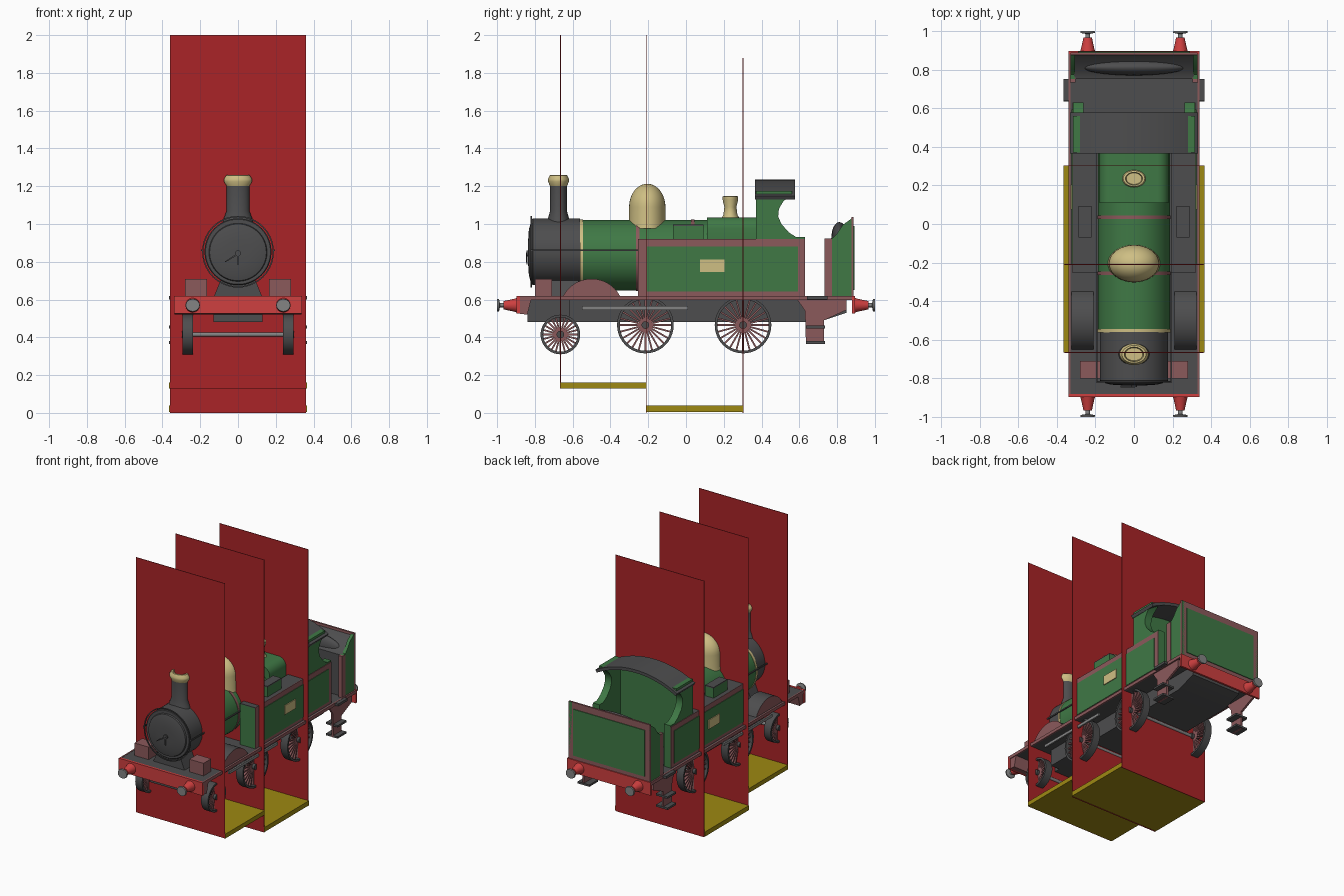
import bpy, bmesh, math
from mathutils import Matrix, Vector

if "Cube" in bpy.data.objects:
    bpy.data.objects.remove(bpy.data.objects["Cube"])


def mat(name, *rgb):
    m = bpy.data.materials.new(name)
    m.diffuse_color = (*rgb, 1)
    m.use_nodes = True
    m.node_tree.nodes["Principled BSDF"].inputs["Base Color"].default_value = m.diffuse_color
    return m


GREEN = mat("green_paint", 0.05, 0.19, 0.06)
GREY = mat("dark_grey", 0.075, 0.075, 0.077)
STEEL = mat("light_grey", 0.23, 0.23, 0.23)
PINK = mat("dusty_red", 0.26, 0.10, 0.105)
TAN = mat("brass", 0.62, 0.52, 0.23)
RED = mat("beam_red", 0.62, 0.05, 0.05)
SHEET = mat("sheet_red", 0.40, 0.017, 0.02)
YELLOW = mat("slab_yellow", 0.34, 0.25, 0.006)


def finish(name, bm, *mats):
    bmesh.ops.recalc_face_normals(bm, faces=bm.faces)
    me = bpy.data.meshes.new(name)
    bm.to_mesh(me)
    bm.free()
    for m in mats:
        me.materials.append(m)
    me.shade_smooth()
    me.set_sharp_from_angle(angle=math.radians(35))
    ob = bpy.data.objects.new(name, me)
    bpy.context.collection.objects.link(ob)
    return ob


def prism(name, pts, axis, d0, d1, m, side=None):
    """Extrude a yz profile along x, or an xz profile along y."""
    bm = bmesh.new()
    put = (lambda d, a, b: (d, a, b)) if axis == 'x' else (lambda d, a, b: (a, d, b))
    ends = [[bm.verts.new(put(d, a, b)) for a, b in pts] for d in (d0, d1)]
    for e in ends:
        bm.faces.new(e)
    n = len(pts)
    for i in range(n):
        j = (i + 1) % n
        f = bm.faces.new((ends[0][i], ends[0][j], ends[1][j], ends[1][i]))
        f.material_index = 1 if side else 0
    return finish(name, bm, m, *([side] if side else []))


def box(name, x, y, z, m):
    return prism(name, [(y[0], z[0]), (y[1], z[0]), (y[1], z[1]), (y[0], z[1])], 'x', x[0], x[1], m)


def lathe(name, prof, loc, m, axis='z', scale=(1, 1, 1), seg=40, closed=False):
    """Turn (radius, height) points about an axis through loc."""
    bm = bmesh.new()
    rings = []
    for r, h in prof:
        ring = []
        for i in range(seg):
            a = 2 * math.pi * i / seg
            c, s = r * math.cos(a), r * math.sin(a)
            p = {'x': (h, c, s), 'y': (c, h, s), 'z': (c, s, h)}[axis]
            ring.append(bm.verts.new(Vector(loc) + Vector([u * v for u, v in zip(p, scale)])))
        rings.append(ring)
    pairs = list(zip(rings, rings[1:])) + ([(rings[-1], rings[0])] if closed else [])
    for a, b in pairs:
        for i in range(seg):
            j = (i + 1) % seg
            bm.faces.new((a[i], a[j], b[j], b[i]))
    if not closed:
        bm.faces.new(rings[0])
        bm.faces.new(rings[-1])
    return finish(name, bm, m)


def arc(cx, cz, r, a0, a1, n=16):
    return [(cx + r * math.cos(math.radians(a0 + (a1 - a0) * i / n)),
             cz + r * math.sin(math.radians(a0 + (a1 - a0) * i / n))) for i in range(n + 1)]


def wheel(name, x, y, z, R):
    w = 0.028
    lathe(name + "_tyre", [(R, -w), (R, w), (R - .014, w), (R - .014, -w)], (x, y, z), GREY, 'x', closed=True)
    lathe(name + "_hub", [(.02, -.03), (.02, .03)], (x, y, z), GREY, 'x', seg=20)
    bm = bmesh.new()
    L = R - .018
    for i in range(24):
        M = (Matrix.Translation((x, y, z)) @ Matrix.Rotation(2 * math.pi * i / 24, 4, 'X')
             @ Matrix.Translation((0, 0, .008 + L / 2)) @ Matrix.Diagonal((.022, .009, L, 1)))
        bmesh.ops.create_cube(bm, size=1, matrix=M)
    finish(name + "_spokes", bm, PINK)


# Upright sheets and the two floor slabs
for n, y, z0, z1 in (("front", -.665, .13, 2), ("middle", -.21, 0, 2), ("rear", .302, 0, 1.88)):
    box(n + "_sheet", (-.36, .36), (y - .002, y + .002), (z0, z1), SHEET)
box("front_slab", (-.364, .364), (-.665, -.21), (.13, .162), YELLOW)
box("rear_slab", (-.364, .364), (-.21, .302), (.004, .038), YELLOW)

# Underframe
box("footplate", (-.335, .335), (-.89, .89), (.598, .618), GREY)
box("front_frame", (-.13, .13), (-.84, -.6), (.48, .6), GREY)
prism("main_frame", [(-.62, .48), (.70, .48), (.85, .53), (.85, .6), (-.62, .6)], 'x', -.2, .2, GREY)
box("front_beam", (-.34, .34), (-.897, -.88), (.525, .62), RED)
box("rear_beam", (-.34, .34), (.88, .895), (.525, .62), RED)
prism("front_beam_backing", [(-.88, .525), (-.84, .52), (-.82, .6), (-.88, .6)], 'x', -.335, .335, PINK)

# Boiler, smokebox and bands
lathe("smokebox", [(.172, -.815), (.177, -.81), (.177, -.56)], (0, 0, .853), GREY, 'y', seg=56)
lathe("smokebox_door", [(.06, -.836), (.12, -.832), (.15, -.824), (.156, -.81)], (0, 0, .85), GREY, 'y', seg=56)
lathe("door_boss", [(.016, -.845), (.016, -.83)], (0, 0, .845), GREY, 'y', seg=16)
prism("door_handle", [(-.07, .802), (-.067, .797), (.004, .84), (.0, .848)], 'y', -.848, -.84, GREY)
box("door_handle_lower", (-.004, .004), (-.845, -.838), (.785, .845), GREY)
lathe("boiler", [(.187, -.56), (.187, .38)], (0, 0, .835), GREEN, 'y', seg=56)
for n, y, m, r in (("front", -.553, TAN, .19), ("middle", -.255, PINK, .19), ("rear", .035, PINK, .19)):
    lathe(n + "_boiler_band", [(r, y - .009), (r, y + .009)], (0, 0, .835), m, 'y', seg=56)
prism("saddle", [(-.13, .61), (.13, .61), (.085, .72), (-.085, .72)], 'y', -.80, -.57, GREY)
lathe("front_handrail", [(.19, -.822), (.19, -.814), (.183, -.814), (.183, -.822)], (0, 0, .853), GREY, 'y', closed=True)
prism("firebox", [(-.18, .62), (.18, .62), (.18, .93)] + arc(.12, .975, .06, 0, 90, 6)
      + arc(-.12, .975, .06, 90, 180, 6) + [(-.18, .93)], 'y', .11, .38, GREEN)

# Chimney, dome and safety valve, all narrower along y
flat = (1, .74, 1)
lathe("chimney", [(.085, .99), (.075, 1.03), (.06, 1.07), (.06, 1.205)], (0, -.675, 0), GREY, scale=flat)
lathe("chimney_cap", [(.06, 1.2), (.075, 1.225), (.075, 1.238), (.062, 1.258), (.05, 1.26), (.045, 1.22)],
      (0, -.675, 0), TAN, scale=flat)
dome = [(.13 * math.cos(a), 1.09 + .123 * math.sin(a)) for a in [math.pi / 2 * i / 10 for i in range(10)]]
lathe("dome", [(.135, .975), (.132, 1.0)] + dome + [(.006, 1.213)], (0, -.205, 0), TAN, scale=flat)
lathe("safety_valve", [(.064, 1.03), (.05, 1.05), (.043, 1.09), (.056, 1.13), (.056, 1.146), (.044, 1.148), (.04, 1.12)],
      (0, .235, 0), TAN, scale=flat)

# Cab front, roof
prism("cab_front", [(-.31, .62), (.31, .62), (.31, 1.15)] + arc(0, .54, .683, 63, 117) + [(-.31, 1.15)],
      'y', .37, .385, GREEN)
prism("cab_roof", arc(0, .552, .683, 61, 119, 24) + arc(0, .552, .661, 119, 61, 24), 'y', .365, .578, GREY)

# Bunker body and back
prism("bunker_inside", [(.75, .62), (.75, .92), (.79, .93), (.875, 1.02), (.875, .62)], 'x', -.31, .31, GREY)
box("bunker_back", (-.33, .33), (.875, .888), (.618, 1.038), PINK)
box("bunker_back_panel", (-.29, .29), (.888, .893), (.65, .99), GREEN)
ball = [(math.cos(a), math.sin(a)) for a in [math.radians(d) for d in range(-88, 89, 11)]]
lathe("bunker_bulge", ball, (0, .812, .93), GREY, scale=(.265, .042, .08))

# Axles
for n, y, z in (("front", -.665, .415), ("middle", -.215, .465), ("rear", .302, .465)):
    lathe(n + "_axle", [(.012, -.25), (.012, .25)], (0, y, z), STEEL, 'x', seg=16)

# Everything that comes in left and right pairs
for s, tag in ((-1, "left_"), (1, "right_")):
    def X(a, b):
        return (s * a, s * b)

    for n, y, z, R in (("front", -.665, .415, .105), ("middle", -.215, .465, .15), ("rear", .302, .465, .15)):
        wheel(tag + n + "_wheel", s * .267, y, z, R)
    box(tag + "valance", X(.33, .34), (-.89, .89), (.597, .62), PINK)
    box(tag + "slide_rod", X(.305, .317), (-.55, .01), (.545, .565), STEEL)
    box(tag + "sandbox", X(.165, .28), (-.80, -.71), (.618, .71), PINK)
    prism(tag + "splasher", arc(-.5, .54, .17, 28, 152), 'x', s * .21, s * .325, PINK, GREY)
    # Buffers
    for n, y, d in (("front", -.89, -1), ("rear", .89, 1)):
        lathe(tag + n + "_buffer_stock", [(.04, 0), (.034, d * .02), (.022, d * .075)], (s * .24, y, .57), RED, 'y', seg=24)
        lathe(tag + n + "_buffer_head", [(.012, d * .07), (.012, d * .095), (.038, d * .1), (.036, d * .11)],
              (s * .24, y, .57), STEEL, 'y', (1, 1, .9), 24)
    # Side tank with bordered panel, filler box and plate
    box(tag + "tank", X(.195, .315), (-.255, .38), (.618, .915), GREEN)
    box(tag + "tank_top", X(.195, .317), (-.255, .375), (.912, .92), GREY)
    box(tag + "tank_border", X(.314, .319), (-.255, .63), (.618, .92), PINK)
    box(tag + "tank_panel", X(.319, .323), (-.207, .592), (.642, .882), GREEN)
    box(tag + "name_plate", X(.323, .329), (.075, .205), (.745, .812), TAN)
    box(tag + "tank_filler", X(.22, .288), (-.07, .092), (.918, .99), GREEN)
    box(tag + "tank_filler_lid", X(.22, .288), (-.07, .092), (.99, .998), GREY)
    box(tag + "handrail", X(.19, .197), (-.82, -.25), (.857, .866), GREY)
    # Cab side with curved opening
    prism(tag + "cab_side", [(.37, .62), (.63, .62), (.63, .93), (.585, .93), (.545, .955), (.505, 1.0), (.488, 1.04),
                             (.492, 1.08), (.515, 1.12), (.56, 1.155), (.56, 1.175), (.37, 1.175)],
          'x', s * .262, s * .315, GREEN)
    # Bunker side
    prism(tag + "bunker_side", [(.735, .618), (.735, .92), (.775, .925), (.80, .95), (.83, .995), (.888, 1.038), (.888, .618)],
          'x', s * .305, s * .328, GREEN)
    box(tag + "bunker_edge", X(.304, .331), (.732, .772), (.618, .922), PINK)
    # Cab steps
    prism(tag + "step_hanger", [(.59, .598), (.63, .54), (.635, .365), (.73, .365), (.73, .49), (.85, .545), (.85, .598)],
          'x', s * .315, s * .33, PINK)
    for n, z in (("upper", .448), ("lower", .366)):
        box(tag + n + "_step", X(.27, .365), (.635, .735), (z, z + .014), GREY)
    box(tag + "door_sill", X(.3, .365), (.64, .75), (.6, .618), GREY)
